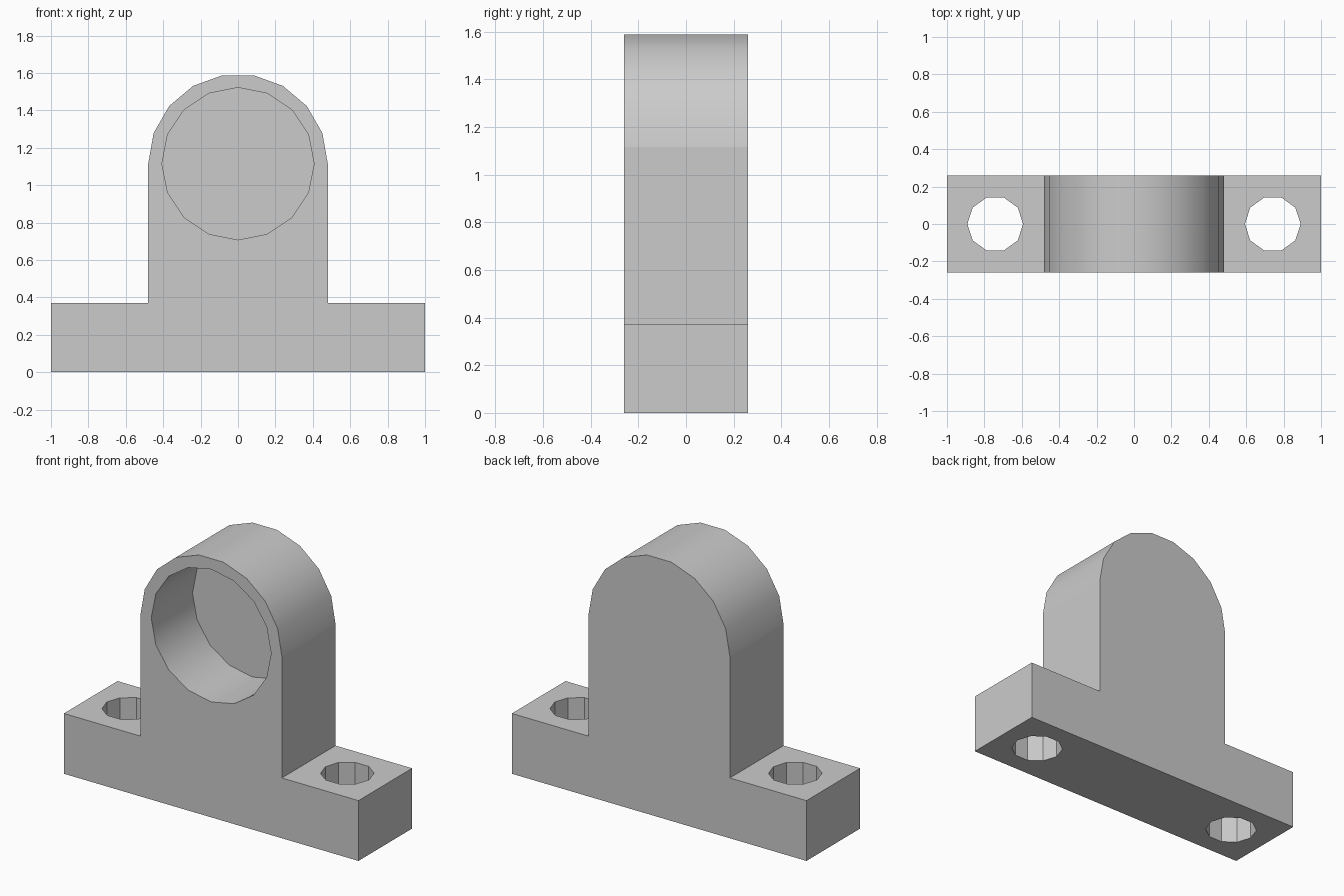
import bpy, bmesh
from math import sin, cos, pi
from mathutils import Vector

cube = bpy.data.objects.get("Cube")
if cube:
    bpy.data.objects.remove(cube)

DEPTH = 0.52        # front to back
BASE_H = 0.37       # height of the foot
RADIUS = 0.48       # rounded top
AXIS_Z = 1.115      # height of the bore axis

grey = bpy.data.materials.new("plain grey")
grey.use_nodes = True
grey.diffuse_color = (0.6, 0.6, 0.6, 1)
grey.node_tree.nodes["Principled BSDF"].inputs["Base Color"].default_value = (0.6, 0.6, 0.6, 1)


def arc(radius, count, sweep, closed):
    steps = count if closed else count + 1
    return [(radius * cos(sweep * i / count), radius * sin(sweep * i / count)) for i in range(steps)]


def prism(name, points, direction):
    """Extrude a closed outline of 3D points into a solid object."""
    bm = bmesh.new()
    face = bm.faces.new([bm.verts.new(p) for p in points])
    result = bmesh.ops.extrude_face_region(bm, geom=[face])
    moved = [g for g in result["geom"] if isinstance(g, bmesh.types.BMVert)]
    bmesh.ops.translate(bm, verts=moved, vec=Vector(direction))
    bmesh.ops.recalc_face_normals(bm, faces=bm.faces)
    mesh = bpy.data.meshes.new(name)
    bm.to_mesh(mesh)
    bm.free()
    obj = bpy.data.objects.new(name, mesh)
    bpy.context.collection.objects.link(obj)
    mesh.materials.append(grey)
    return obj


# Bracket body: foot, upright and rounded top in one outline
outline = [(-RADIUS, BASE_H), (-1, BASE_H), (-1, 0), (1, 0), (1, BASE_H), (RADIUS, BASE_H)]
outline += [(x, z + AXIS_Z) for x, z in arc(RADIUS, 9, pi, False)]
body = prism("bracket_body", [(x, -DEPTH / 2, z) for x, z in outline], (0, DEPTH, 0))

# Blind bore in the front, and a bolt hole through each foot
cutters = [prism("bore_cutter",
                 [(x, -DEPTH / 2 - 0.1, z + AXIS_Z) for x, z in arc(0.407, 16, 2 * pi, True)],
                 (0, 0.5, 0))]
for side, label in ((-1, "right"), (1, "left")):
    cutters.append(prism(label + "_bolt_cutter",
                         [(x + side * 0.742, y, -0.1) for x, y in arc(0.149, 10, 2 * pi, True)],
                         (0, 0, BASE_H + 0.2)))

bpy.ops.object.select_all(action="DESELECT")
body.select_set(True)
bpy.context.view_layer.objects.active = body
for cutter in cutters:
    cutter.hide_render = True
    mod = body.modifiers.new(cutter.name, "BOOLEAN")
    mod.operation = "DIFFERENCE"
    mod.solver = "EXACT"
    mod.object = cutter
    bpy.ops.object.modifier_apply(modifier=mod.name)
    bpy.data.objects.remove(cutter)

# Smooth round walls, crisp corners, flat upright sides
bpy.ops.object.shade_smooth_by_angle(angle=pi / 6)
mesh = body.data
for edge in mesh.edges:
    ends = [mesh.vertices[i].co for i in edge.vertices]
    if all(abs(abs(p.x) - RADIUS) < 0.001 and abs(p.z - AXIS_Z) < 0.001 for p in ends):
        edge.use_edge_sharp = True
